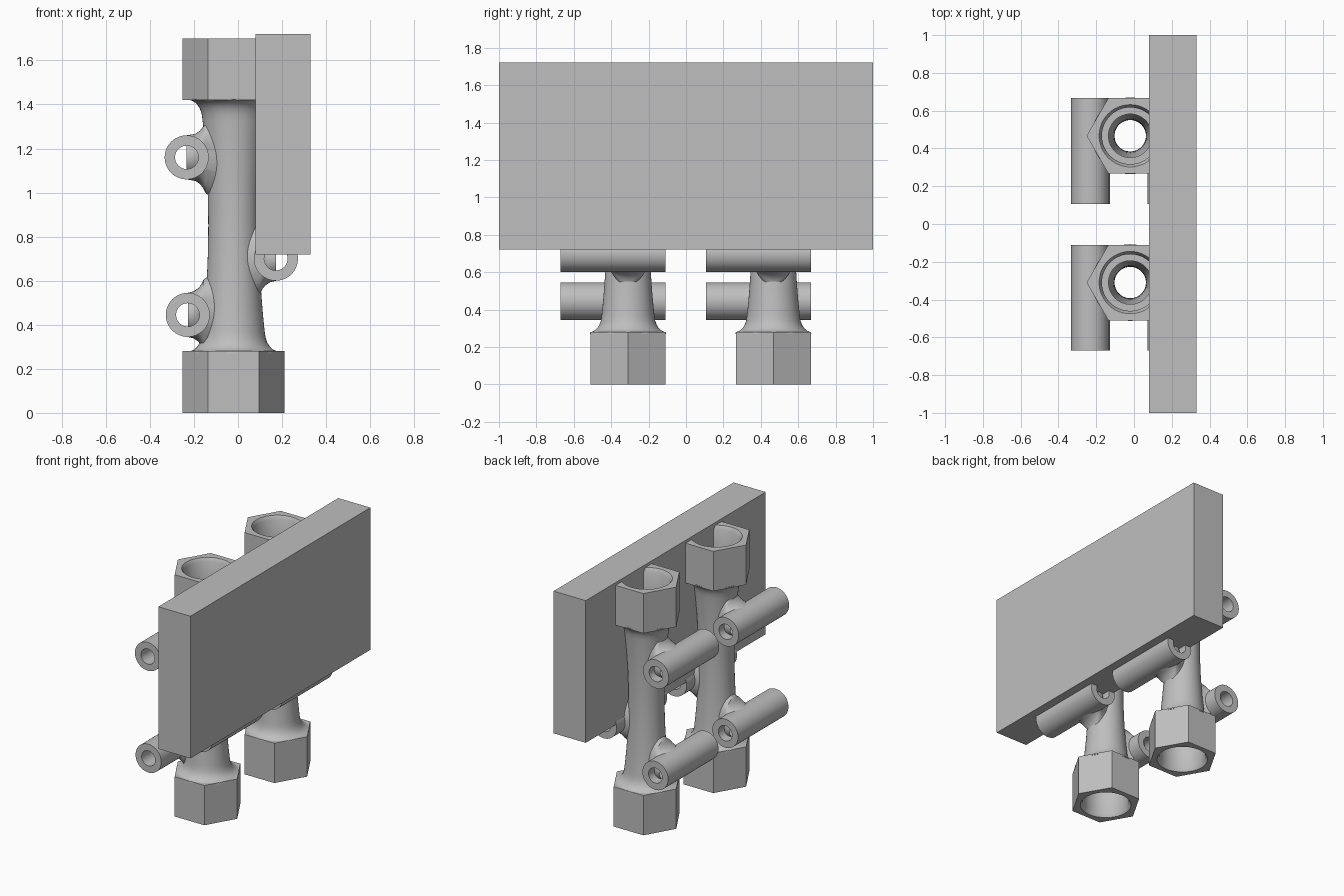
import bpy, bmesh, math

if "Cube" in bpy.data.objects:
    bpy.data.objects.remove(bpy.data.objects["Cube"])

grey = bpy.data.materials.new("plain grey")
grey.use_nodes = True
grey.diffuse_color = (0.52, 0.52, 0.52, 1)
grey.node_tree.nodes["Principled BSDF"].inputs["Base Color"].default_value = grey.diffuse_color

SEG = 48
ANGLES = [2 * math.pi * i / SEG for i in range(SEG)]
AXIS_X = -0.02          # fitting axis
HEIGHT = 1.70           # fitting height
NUT = 0.28              # nut height
FLAT = 0.2              # half the width across flats


def finish(name, bm):
    bmesh.ops.recalc_face_normals(bm, faces=bm.faces)
    mesh = bpy.data.meshes.new(name)
    bm.to_mesh(mesh)
    bm.free()
    mesh.materials.append(grey)
    obj = bpy.data.objects.new(name, mesh)
    bpy.context.collection.objects.link(obj)
    bpy.ops.object.select_all(action="DESELECT")
    obj.select_set(True)
    bpy.context.view_layer.objects.active = obj
    bpy.ops.object.shade_smooth_by_angle(angle=math.radians(32))
    return obj


def loft(name, rings, closed=True):
    """Bridge rings of points; closed joins the last ring to the first."""
    bm = bmesh.new()
    loops = [[bm.verts.new(p) for p in ring] for ring in rings]
    pairs = list(zip(loops, loops[1:])) + ([(loops[-1], loops[0])] if closed else [])
    for a, b in pairs:
        for i in range(SEG):
            j = (i + 1) % SEG
            bm.faces.new((a[i], a[j], b[j], b[i]))
    return finish(name, bm)


def circle_z(r, z, y):
    return [(AXIS_X + r * math.cos(a), y + r * math.sin(a), z) for a in ANGLES]


def hexagon_z(z, y):
    sixth = math.pi / 3
    ring = []
    for a in ANGLES:
        r = FLAT / math.cos(a % sixth - sixth / 2)
        ring.append((AXIS_X + r * math.cos(a), y + r * math.sin(a), z))
    return ring


def circle_y(r, x, y, z):
    return [(x + r * math.cos(a), y, z + r * math.sin(a)) for a in ANGLES]


def body_radius(z):
    return 0.115 + 0.03 * ((z - HEIGHT / 2) / 0.515) ** 2


def add_nut(name, y, flip):
    at = (lambda z: HEIGHT - z) if flip else (lambda z: z)
    bore = [(0.115, NUT), (0.115, 0.22), (0.15, 0.22), (0.15, 0.025), (0.165, 0)]
    rings = [hexagon_z(at(0), y), hexagon_z(at(NUT), y)]
    rings += [circle_z(r, at(z), y) for r, z in bore]
    loft(name, rings)


def add_body(name, y):
    # waisted pipe with a flare against each nut and an even wall
    low, high = NUT - 0.01, HEIGHT - NUT + 0.01
    steps = 28
    outer, inner = [], []
    for i in range(steps + 1):
        t = i / steps
        z = low + (high - low) * (t - math.sin(4 * math.pi * t) * 0.0
                                  - math.sin(2 * math.pi * t) * 0.13)
        gap = max(0, min(z, HEIGHT - z) - NUT)
        k = max(0, 1 - gap / 0.075)
        flare = 0.05 * (1 - math.sqrt(1 - k * k))
        outer.append(circle_z(body_radius(z) + flare, z, y))
        inner.append(circle_z(body_radius(z) - 0.032, z, y))
    loft(name, outer + inner[::-1])


def add_tube(name, x, y, z):
    lo, hi = y - 0.36, y + 0.2
    loft(name, [circle_y(r, x, v, z) for r, v in
                ((0.1, lo), (0.1, hi), (0.053, hi), (0.053, lo))])


def add_fillet(name, x, y, z):
    # concave neck blending a cross tube into the pipe
    side = 1 if x > AXIS_X else -1
    r = body_radius(z)
    sections = [(abs(x - AXIS_X), 0.15, 0.1), (r + 0.048, 0.15, 0.107),
                (r + 0.027, 0.14, 0.121), (r + 0.012, 0.128, 0.14),
                (r + 0.003, 0.115, 0.16)]
    rings = [[(AXIS_X + side * d, y + hy * math.cos(a), z + hz * math.sin(a))
              for a in ANGLES] for d, hy, hz in sections]
    wrapped = []
    for a in ANGLES:
        v, w = 0.095 * math.cos(a), z + 0.18 * math.sin(a)
        d = math.sqrt((body_radius(w) - 0.012) ** 2 - v * v)
        wrapped.append((AXIS_X + side * d, y + v, w))
    loft(name, rings + [wrapped], closed=False)


# mounting block
bm = bmesh.new()
bmesh.ops.create_cube(bm, size=1)
for v in bm.verts:
    v.co = (0.205 + v.co.x * 0.25, v.co.y * 2, 1.22 + v.co.z)
finish("mounting_block", bm)

# two identical pipe fittings
TUBES = {"upper_tube": (-0.233, 1.16), "lower_tube": (-0.228, 0.445),
         "inner_tube": (0.172, 0.70)}
for label, y in (("front", -0.31), ("back", 0.467)):
    add_nut(label + "_bottom_nut", y, False)
    add_nut(label + "_top_nut", y, True)
    add_body(label + "_pipe_body", y)
    for part, (x, z) in TUBES.items():
        add_tube(f"{label}_{part}", x, y, z)
        add_fillet(f"{label}_{part}_fillet", x, y, z)
